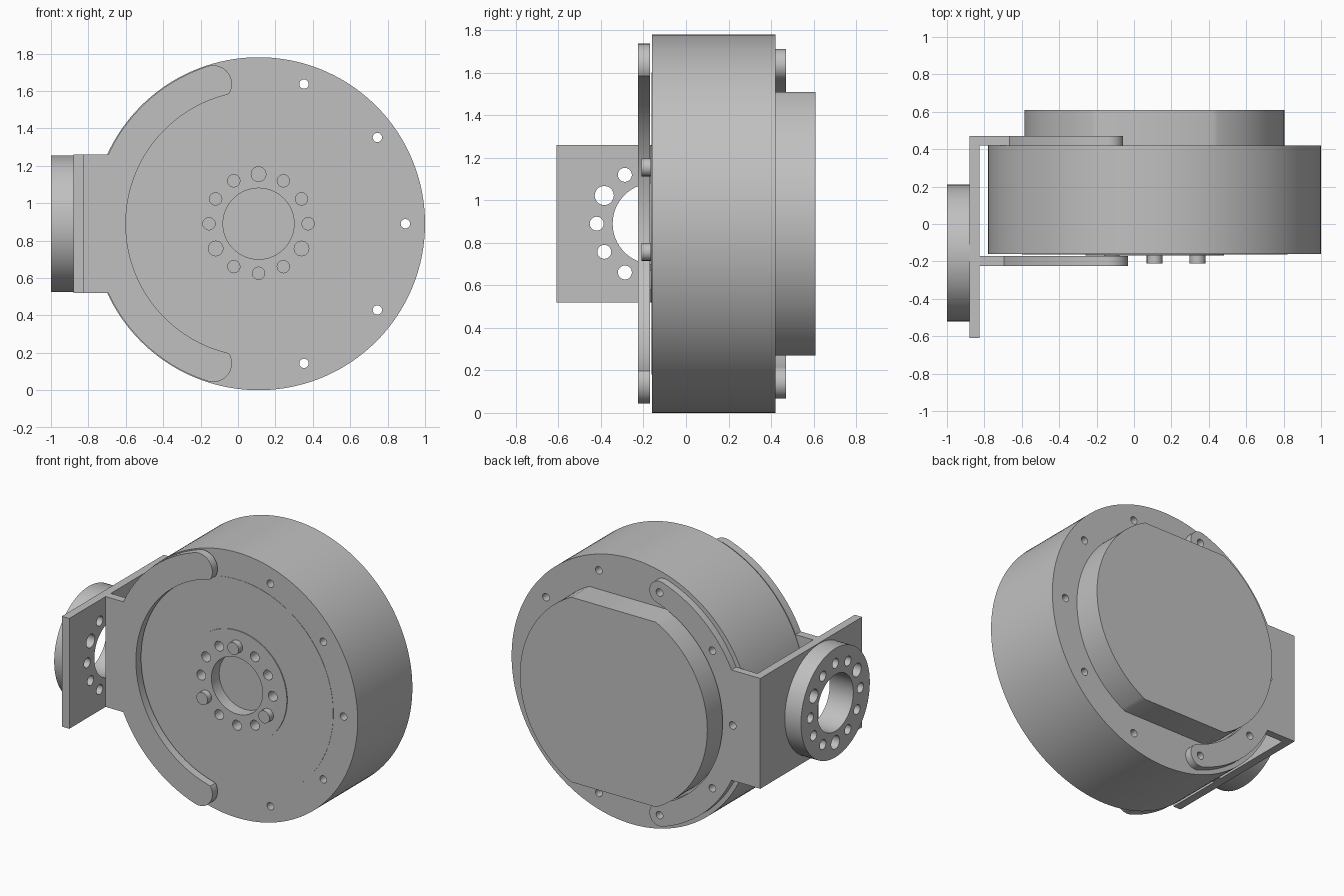
import bpy, bmesh, math

if "Cube" in bpy.data.objects:
    bpy.data.objects.remove(bpy.data.objects["Cube"])

CX, CZ = 0.11, 0.89       # drum axis
FLANGE_Y = -0.155         # side flange axis

grey = bpy.data.materials.new("machined_grey")
grey.diffuse_color = (0.53, 0.53, 0.53, 1)
grey.use_nodes = True
grey.node_tree.nodes["Principled BSDF"].inputs["Base Color"].default_value = grey.diffuse_color


def arc(r, a0, a1, n, cx=0.0, cy=0.0):
    return [(cx + r * math.cos(math.radians(a0 + (a1 - a0) * i / n)),
             cy + r * math.sin(math.radians(a0 + (a1 - a0) * i / n))) for i in range(n + 1)]


def circle(r, n=96, cx=0.0, cy=0.0):
    return arc(r, 0, 360, n, cx, cy)[:-1]


def ring_holes(radius, r, angles):
    return [circle(r, 20, radius * math.cos(math.radians(a)), radius * math.sin(math.radians(a)))
            for a in angles]


def slab(name, loops, d0, d1, axis="Y"):
    """Solid of constant section: first loop is the outline, the rest are holes."""
    def place(u, v, d):
        return (u + CX, d, v + CZ) if axis == "Y" else (d, u + FLANGE_Y, v + CZ)
    bm = bmesh.new()
    ends = []
    for d in (d0, d1):
        rings, edges = [], []
        for lp in loops:
            vs = [bm.verts.new(place(u, v, d)) for u, v in lp]
            edges += [bm.edges.new((vs[i - 1], vs[i])) for i in range(len(vs))]
            rings.append(vs)
        bmesh.ops.triangle_fill(bm, use_beauty=True, use_dissolve=False, edges=edges,
                                normal=(0, 1, 0) if axis == "Y" else (1, 0, 0))
        ends.append(rings)
    for a, b in zip(*ends):
        for i in range(len(a)):
            bm.faces.new((a[i - 1], a[i], b[i], b[i - 1]))
    bmesh.ops.recalc_face_normals(bm, faces=bm.faces[:])
    me = bpy.data.meshes.new(name)
    bm.to_mesh(me)
    bm.free()
    me.materials.append(grey)
    ob = bpy.data.objects.new(name, me)
    bpy.context.collection.objects.link(ob)
    bpy.ops.object.select_all(action="DESELECT")
    ob.select_set(True)
    bpy.context.view_layer.objects.active = ob
    bpy.ops.object.shade_smooth_by_angle(angle=math.radians(30))
    return ob


def arm_outline(cap):
    """C-shaped arm with rounded tips and a straight tab towards the side plate."""
    outer, inner, mid, tab = 0.785 + cap, 0.71, 0.785, 0.37
    start = 180 - math.degrees(math.asin(tab / outer))
    a = math.radians(108)
    tip = [p for p in arc(cap, 108, -72, 36, mid * math.cos(a), mid * math.sin(a))
           if math.hypot(*p) >= inner - 1e-5]
    corner = math.degrees(math.atan2(tip[-1][1], tip[-1][0]))
    upper = [(-0.825 - CX, tab)] + arc(outer, start, 108, 32) + tip[1:] + arc(inner, corner, 180, 40)[1:]
    lower = [(u, -v) for u, v in reversed(upper[:-1])]
    return upper + lower


bolt_angles = [30 * i for i in range(12)]
rim_angles = [36 * i for i in range(10)]

# Main drum with through holes around the rim
slab("drum", [circle(0.89, 160), circle(0.37)] + ring_holes(0.785, 0.025, rim_angles), -0.16, 0.42)
slab("drum_core", [circle(0.37)], -0.085, 0.45)

# Rotor face and output hub with bore, bolt holes and three pins
slab("rotor_face", [circle(0.71, 128), circle(0.37)], -0.162, -0.15)
pin_angles = [90, 210, 330]
slab("output_hub", [circle(0.37), circle(0.19, 64)]
     + ring_holes(0.265, 0.033, [a for a in bolt_angles if a not in pin_angles]), -0.168, -0.085)
for i, hole in enumerate(ring_holes(0.265, 0.042, pin_angles)):
    slab("hub_pin_%d" % (i + 1), [hole], -0.21, -0.12)

# Rear housing, flattened above and below
flat = math.degrees(math.asin(0.62 / 0.695))
slab("rear_housing", [arc(0.695, -flat, flat, 60) + arc(0.695, 180 - flat, 180 + flat, 60)], 0.41, 0.61)

# Bracket arms: the rear one is bolted to the rim
slab("front_arm", [arm_outline(0.1)], -0.225, -0.17)
slab("rear_arm", [arm_outline(0.075)] + ring_holes(0.785, 0.025, range(108, 253, 36)), 0.42, 0.47)

# Side plate and round flange sharing the same bore and bolt holes
big = [30, 150, 270]
holes = ([circle(0.19, 64)] + ring_holes(0.265, 0.045, big)
         + ring_holes(0.265, 0.033, [a for a in bolt_angles if a not in big]))
y0, y1 = -0.61 - FLANGE_Y, 0.47 - FLANGE_Y
slab("side_plate", [[(y0, -0.37), (y1, -0.37), (y1, 0.37), (y0, 0.37)]] + holes, -0.88, -0.825, "X")
slab("side_flange", [circle(0.365)] + holes, -1.0, -0.88, "X")
